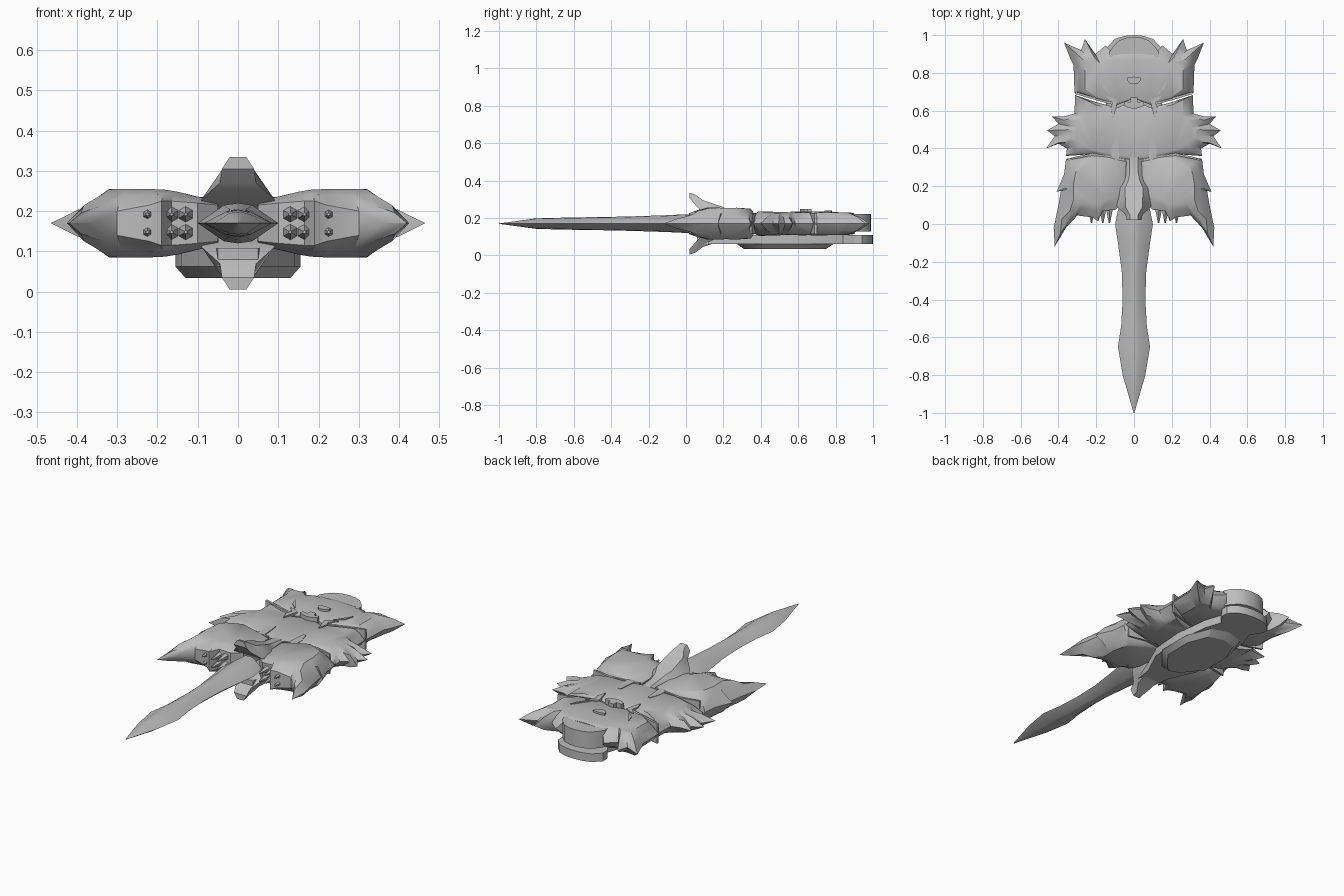
import bpy, bmesh, math

MID = 0.17  # height of the symmetry plane
steel = bpy.data.materials.new("grey_steel")
steel.diffuse_color = (0.5, 0.5, 0.5, 1)


def finish(name, bm, mirror=False, angle=30):
    bmesh.ops.remove_doubles(bm, verts=bm.verts, dist=0.0004)
    bmesh.ops.recalc_face_normals(bm, faces=bm.faces)
    me = bpy.data.meshes.new(name)
    bm.to_mesh(me)
    bm.free()
    ob = bpy.data.objects.new(name, me)
    bpy.context.collection.objects.link(ob)
    me.materials.append(steel)
    if mirror:
        ob.modifiers.new("mirror", 'MIRROR')
    bpy.ops.object.select_all(action='DESELECT')
    ob.select_set(True)
    bpy.context.view_layer.objects.active = ob
    bpy.ops.object.shade_smooth_by_angle(angle=math.radians(angle))
    return ob


def lens(name, pts):
    """Half plate: outer x, y, half height, then inner x, y, half height."""
    bm = bmesh.new()
    n = len(pts)
    rims = []
    for s in (1, -1):
        out = [bm.verts.new((p[0], p[1], MID + s * p[2])) for p in pts]
        mid = [bm.verts.new((p[0] * .5 + p[3] * .5, p[1] * .5 + p[4] * .5,
                             MID + s * (p[2] * .36 + p[5] * .64))) for p in pts]
        inn = [bm.verts.new((p[3], p[4], MID + s * p[5])) for p in pts]
        for a, b in ((out, mid), (mid, inn)):
            for i in range(n):
                j = (i + 1) % n
                if pts[i][0] + pts[j][0] > 0:
                    bm.faces.new((a[i], a[j], b[j], b[i]))
        bmesh.ops.triangulate(bm, faces=[bm.faces.new(inn)])
        rims.append(out)
    for i in range(n):
        j = (i + 1) % n
        if pts[i][2] + pts[j][2] > 0 and pts[i][0] + pts[j][0] > 0:
            bm.faces.new((rims[0][i], rims[0][j], rims[1][j], rims[1][i]))
    return finish(name, bm, True, 35)


def slab(name, pts, z0, z1, mirror=False, taper=1.0):
    """Extruded outline; taper scales the lower face about its centre."""
    bm = bmesh.new()
    cx = sum(p[0] for p in pts) / len(pts)
    cy = sum(p[1] for p in pts) / len(pts)
    lo = [bm.verts.new((cx + (x - cx) * taper, cy + (y - cy) * taper, z0)) for x, y in pts]
    hi = [bm.verts.new((x, y, z1)) for x, y in pts]
    bm.faces.new(lo)
    bm.faces.new(hi)
    for i in range(len(pts)):
        j = (i + 1) % len(pts)
        bm.faces.new((lo[i], lo[j], hi[j], hi[i]))
    return finish(name, bm, mirror)


def loft(name, sections, angle=30):
    """Skin equal-length rings of points and cap both ends."""
    bm = bmesh.new()
    rings = [[bm.verts.new(c) for c in r] for r in sections]
    for a, b in zip(rings, rings[1:]):
        for i in range(len(a)):
            j = (i + 1) % len(a)
            bm.faces.new((a[i], a[j], b[j], b[i]))
    bm.faces.new(rings[0])
    bm.faces.new(rings[-1])
    return finish(name, bm, False, angle)


def both(pts):
    return pts + [(-x, y) for x, y in reversed(pts) if x > 0]


# Blade: flattened six-sided section with a ridge along each edge
blade = [(.08, .10, .05), (.10, 0, .05), (.085, -.10, .045), (.065, -.25, .04),
         (.06, -.4, .036), (.068, -.54, .034), (.085, -.65, .032),
         (.06, -.8, .028), (.002, -1.0, .001)]
loft("blade", [[(w, y, MID), (w * .35, y, MID + h * .9), (0, y, MID + h), (-w * .35, y, MID + h * .9),
                (-w, y, MID), (-w * .35, y, MID - h * .9), (0, y, MID - h), (w * .35, y, MID - h * .9)]
               for w, y, h in blade], 40)

# Mane with ear tufts
lens("mane", [
    (0, .665, .055, 0, .67, .058), (.09, .63, .05, .09, .645, .058), (.2, .66, .05, .2, .675, .064),
    (.315, .695, 0, .26, .715, .06), (.32, .84, 0, .26, .81, .06), (.335, .87, 0, .27, .84, .06),
    (.37, .96, 0, .27, .87, .058), (.28, .92, 0, .225, .86, .06), (.26, .98, 0, .21, .88, .055),
    (.205, .90, 0, .18, .85, .06), (.15, .945, 0, .14, .88, .055), (.11, .90, .05, .1, .87, .06),
    (0, .90, .055, 0, .87, .06)])

# Cheek tufts beside the middle
lens("cheek_tufts", [
    (0, .34, .05, 0, .35, .052), (.1, .35, .045, .1, .37, .052), (.22, .37, .045, .21, .39, .066),
    (.36, .36, 0, .27, .40, .06), (.355, .40, 0, .28, .42, .062), (.4, .425, 0, .30, .44, .06),
    (.465, .40, 0, .33, .46, .052), (.42, .465, 0, .31, .475, .055), (.46, .495, 0, .33, .50, .052),
    (.4, .53, 0, .30, .51, .055), (.435, .57, 0, .31, .53, .052), (.37, .57, 0, .28, .55, .058),
    (.315, .585, 0, .26, .57, .06), (.312, .682, 0, .26, .66, .06), (.2, .645, .05, .2, .63, .064),
    (.09, .615, .045, .09, .605, .056), (0, .655, .05, 0, .64, .056)])

# Swept wings around the blade root
lens("wings", [
    (.04, .33, .05, .05, .32, .052), (.12, .355, .05, .12, .34, .064), (.22, .365, .05, .21, .345, .08),
    (.36, .345, 0, .29, .31, .08), (.37, .265, 0, .31, .27, .085), (.41, .17, 0, .32, .21, .083),
    (.385, .19, 0, .32, .18, .085), (.40, .10, 0, .32, .13, .084), (.425, -.02, 0, .34, .07, .07),
    (.42, -.12, 0, .36, .02, .04), (.36, -.02, 0, .32, .07, .068), (.30, .045, .03, .28, .11, .085),
    (.22, .035, .045, .22, .11, .085), (.19, .015, .055, .18, .11, .083), (.165, .07, .055, .15, .13, .078),
    (.10, .075, .05, .10, .13, .064), (.05, .12, .045, .05, .16, .054)])

# Raised seams between the plates
for nm, line in (("brow_seam", [(.09, .64), (.2, .668), (.31, .7), (.31, .688), (.2, .655), (.09, .625)]),
                 ("wing_seam", [(.05, .345), (.22, .375), (.33, .352), (.33, .342), (.22, .363), (.05, .333)])):
    slab(nm, line, MID - .056, MID + .056, True)

# Hooked claws in the wing openings
for k, (x, w) in enumerate(((.13, .02), (.165, .02), (.225, .02))):
    for s in (1, -1):
        bm = bmesh.new()
        bmesh.ops.create_cone(bm, segments=6, radius1=w, radius2=.004, depth=.07, cap_ends=True)
        for v in bm.verts:
            v.co = (v.co.x + x, .04 - v.co.z, MID + s * .022 + v.co.y)
        finish(f"claw_{k}_{'upper' if s > 0 else 'lower'}", bm, True)

# Face: muzzle, nose bridge, eyes and forehead jewel
top = MID + .058
slab("nose", both([(0, .61), (.03, .615), (.055, .63), (.05, .65), (.02, .645), (.018, .67), (0, .67)]),
     top - .02, top + .02)
slab("jewel", both([(0, .74), (.02, .745), (.035, .76), (.035, .775), (0, .78)]), top - .02, top + .012)
slab("eye", [(.085, .65), (.11, .56), (.125, .61), (.115, .64), (.15, .68), (.115, .67)],
     top - .02, top + .007, True)
slab("brow", [(.12, .68), (.165, .72), (.18, .77), (.15, .725)], top - .02, top + .008, True)
slab("chin_strap", [(.075, .34), (.12, .34), (.12, .4), (.10, .46), (.085, .46), (.08, .4)],
     top - .03, top - .001, True)

# Fangs gripping the blade, above and below
for s, nm in ((1, "upper_fang"), (-1, "lower_fang")):
    fang = [(.045, .37, .035, .05), (.045, .27, .04, .062), (.06, .23, .04, .075), (.095, .19, .03, .092),
            (.09, .09, .06, .125), (.045, .05, .10, .155), (.04, .02, .135, .165)]
    loft(nm, [[(w, y, MID + s * a), (w * .5, y, MID + s * b), (-w * .5, y, MID + s * b),
               (-w, y, MID + s * a)] for w, y, a, b in fang])


# Rounded caps at the rear
def cap(y_end, w, y_front):
    return both([(0, y_front), (w, y_front), (w, y_end - .08), (w * .85, y_end - .05),
                 (w * .6, y_end - .018), (w * .3, y_end - .004), (0, y_end)])


slab("rear_cap", cap(.99, .13, .84), .128, .222)

# Mounting arm and boss below the body
slab("mount_arm", both([(0, .06), (.05, .06), (.07, .2), (.14, .35), (.155, .55), (.13, .75), (.10, .84),
                        (.14, .9), (.14, .94), (.10, .98), (.05, .996), (0, 1.0)]), .062, .108)
slab("mount_boss", both([(0, .27), (.05, .29), (.155, .42), (.155, .62), (.10, .76), (0, .79)]),
     .034, .062, taper=.84)
